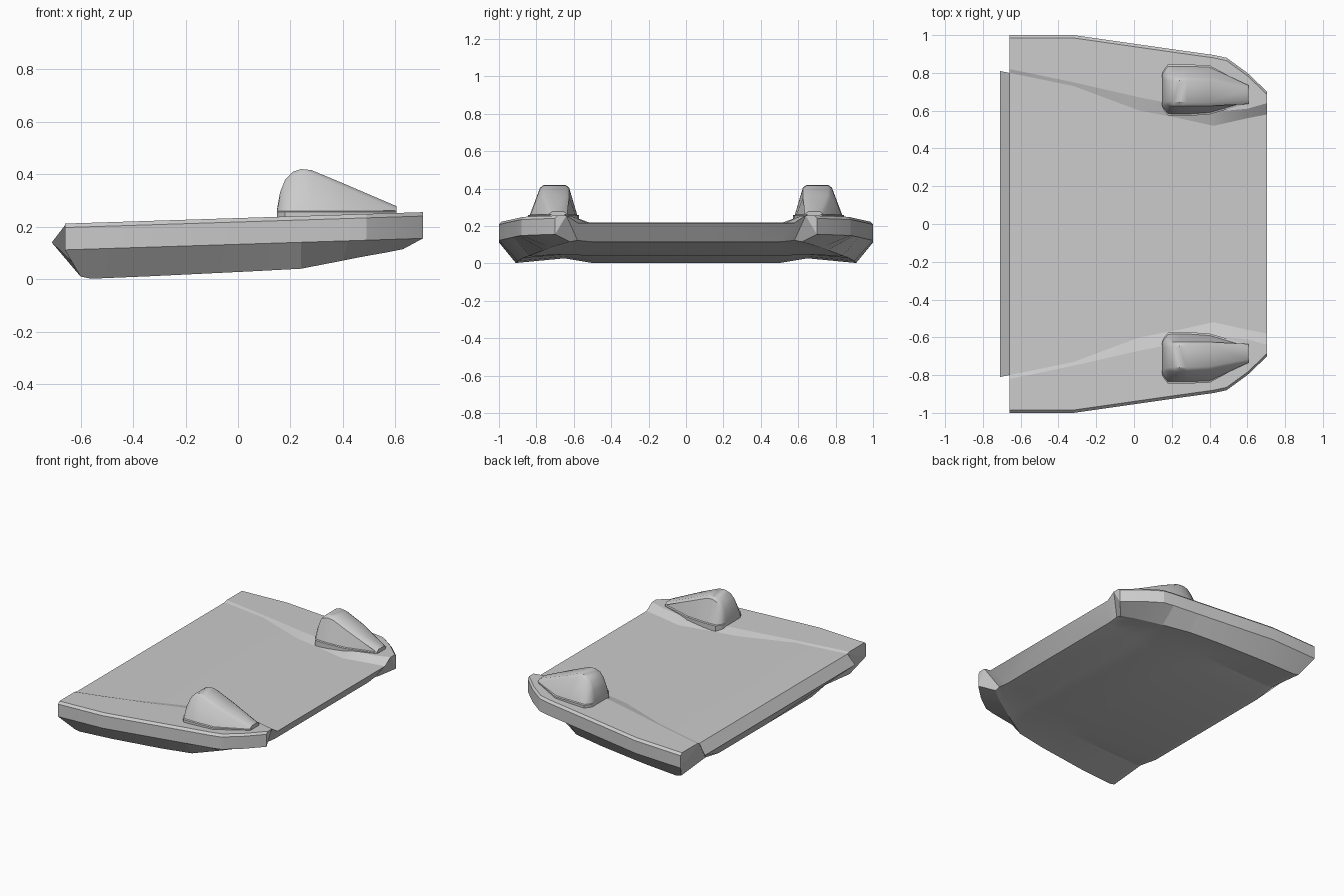
import bpy, bmesh, math

if "Cube" in bpy.data.objects:
    bpy.data.objects.remove(bpy.data.objects["Cube"])

grey = bpy.data.materials.new("light_grey")
grey.diffuse_color = (0.6, 0.6, 0.6, 1)
grey.use_nodes = True
grey.node_tree.nodes["Principled BSDF"].inputs["Base Color"].default_value = grey.diffuse_color


def loft(name, rings, extra=(), caps=None, closed=False):
    """Skin a list of equal-length rings, with optional extra points and cap faces."""
    bm = bmesh.new()
    vs = [[bm.verts.new(p) for p in r] for r in rings]
    n = len(rings[0])
    for a, b in zip(vs, vs[1:]):
        for i in range(n if closed else n - 1):
            j = (i + 1) % n
            bm.faces.new((a[i], b[i], b[j], a[j]))
    ex = [bm.verts.new(p) for p in extra]
    if caps:
        rear, front = caps
        for f in rear:
            bm.faces.new([ex[i - 100] if i >= 100 else vs[0][i] for i in f])
        for f in front:
            bm.faces.new([vs[-1][i] for i in f])
    else:
        bm.faces.new(vs[0])
        bm.faces.new(vs[-1])
    bmesh.ops.remove_doubles(bm, verts=bm.verts, dist=0.0005)
    bmesh.ops.recalc_face_normals(bm, faces=bm.faces)
    # outward check: the highest face has to look upwards
    bm.normal_update()
    top = max(bm.faces, key=lambda f: f.calc_center_median().z + abs(f.normal.z))
    if top.normal.z < 0:
        bmesh.ops.reverse_faces(bm, faces=bm.faces)
    me = bpy.data.meshes.new(name)
    bm.to_mesh(me)
    bm.free()
    me.materials.append(grey)
    ob = bpy.data.objects.new(name, me)
    bpy.context.collection.objects.link(ob)
    m = ob.modifiers.new("mirror", 'MIRROR')
    m.use_axis = (False, True, False)
    m.use_clip = True
    return ob


# Slab stations: x, bottom x, bottom z, outer y, deck edge y, shelf y, deck z, bottom y
stations = [
    (-.66, -.60, .010, 1.00, .80, .82, .205, .91),
    (-.56, -.56, .002, 1.00, .78, .80, .208, .91),
    (-.32, -.32, .012, 1.00, .73, .75, .217, .90),
    (.03, .03, .029, .95, .60, .67, .218, .87),
    (.24, .24, .040, .92, .56, .63, .219, .84),
    (.42, .40, .071, .895, .52, .60, .219, .76),
    (.49, .47, .085, .88, .535, .60, .219, .72),
    (.60, .56, .101, .80, .56, .61, .218, .67),
    (.705, .63, .115, .70, .58, .64, .217, .62),
]


def slab_ring(x, xb, zb, yo, yd, yu, zd, yb):
    zr = .212 + .032 * (x + .66)
    yg = min(.65, yb - .04)
    groove = .025 if x < .2 else .008
    return [(x, 0, zd), (x, yd, zd), (x, yu, zr), (x, yo - .015, zr),
            (x, yo, zr - .015), (x, yo, zr - .10), (xb, yb, zb),
            (xb, yg, zb + groove), (xb, .5, zb), (xb, 0, zb)]


# Main slab with a projecting rear flange (extra points 100 and 101)
rear = [(0, 1, 101, 100), (100, 101, 7, 8, 9), (1, 7, 101), (1, 2, 3, 4, 5), (1, 5, 6, 7)]
front = [(0, 1, 8, 9), (1, 2, 7, 8), (2, 3, 4, 5), (2, 5, 6, 7)]
slab = loft("slab", [slab_ring(*s) for s in stations],
            [(-.71, 0, .14), (-.71, .81, .14)], (rear, front))

# Raised pods: x, top z, base inner y, base outer y, top inner y, top outer y
pod_stations = [
    (.148, .262, .62, .80, .635, .785),
    (.160, .330, .60, .82, .64, .775),
    (.180, .380, .575, .845, .64, .77),
    (.210, .410, .572, .845, .635, .77),
    (.240, .420, .572, .845, .635, .77),
    (.280, .416, .572, .845, .635, .77),
    (.400, .366, .58, .84, .635, .765),
    (.605, .278, .64, .73, .645, .725),
]


def pod_ring(x, zt, b0, b1, t0, t1):
    lip, e = .257, .01
    z1 = zt - .015
    return [(x, b0, .215), (x, b0, lip), (x, b0 + e, lip + .003), (x, t0 - e, z1),
            (x, t0 + e, zt), (x, t1 - e, zt), (x, t1 + e, z1),
            (x, b1 - e, lip + .003), (x, b1, lip), (x, b1, .215)]


pods = loft("raised_pods", [pod_ring(*s) for s in pod_stations], closed=True)

# Smooth shading with sharp edges
for ob, ang in ((slab, 12), (pods, 35)):
    bpy.ops.object.select_all(action='DESELECT')
    ob.select_set(True)
    bpy.context.view_layer.objects.active = ob
    bpy.ops.object.shade_smooth_by_angle(angle=math.radians(ang))
